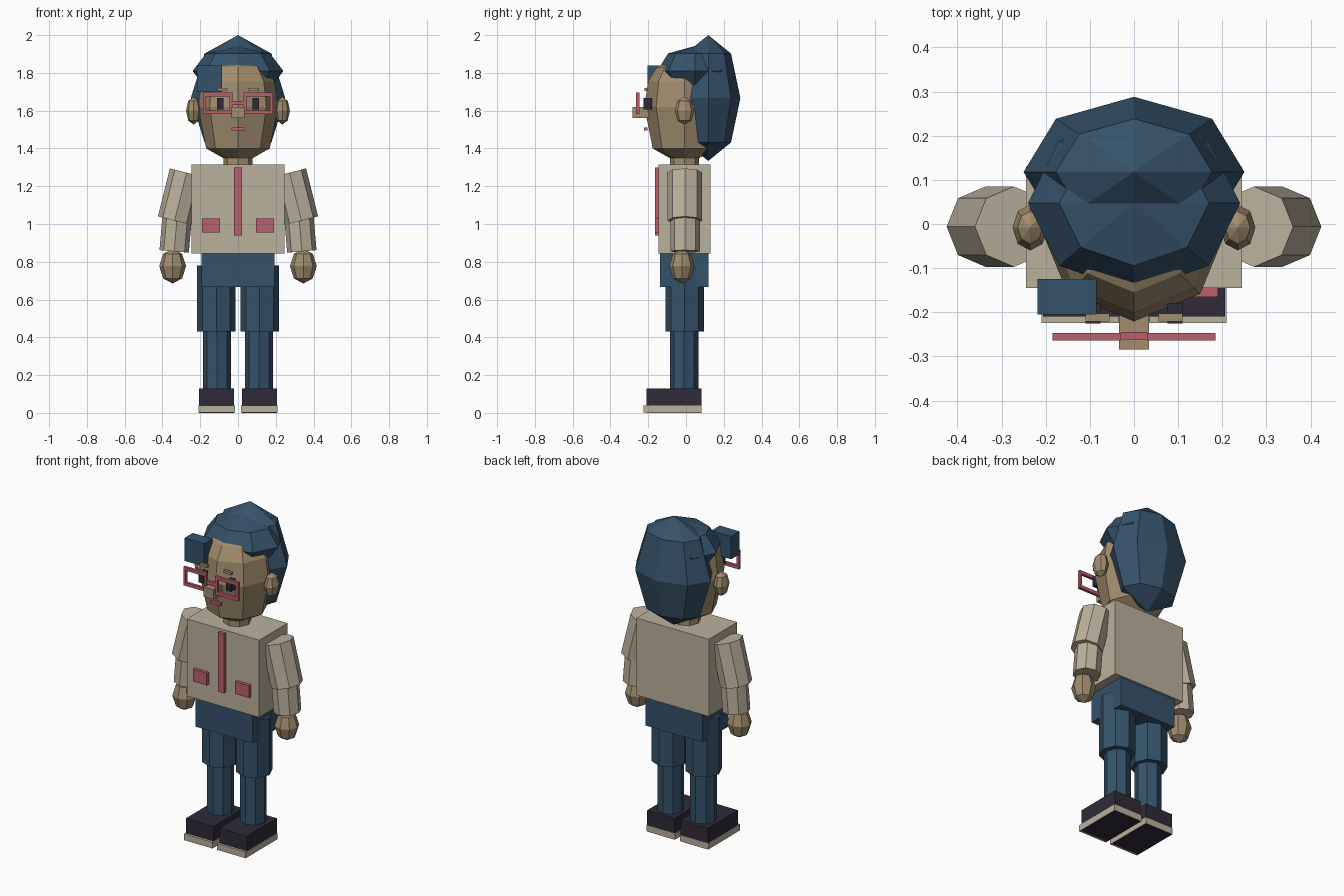
import bpy
import math
from mathutils import Vector

if "Cube" in bpy.data.objects:
    bpy.data.objects.remove(bpy.data.objects["Cube"])


def mat(name, rgb):
    m = bpy.data.materials.new(name)
    m.diffuse_color = (*rgb, 1)
    m.use_nodes = True
    m.node_tree.nodes["Principled BSDF"].inputs["Base Color"].default_value = m.diffuse_color
    return m


BLUE = mat("denim_blue", (0.036, 0.085, 0.145))
SKIN = mat("warm_skin", (0.36, 0.265, 0.155))
CREAM = mat("cream", (0.50, 0.44, 0.335))
RED = mat("rose_red", (0.49, 0.115, 0.15))
DARK = mat("dark_violet", (0.028, 0.024, 0.042))


def mesh(name, verts, faces, material):
    me = bpy.data.meshes.new(name)
    me.from_pydata(verts, [], faces)
    ob = bpy.data.objects.new(name, me)
    bpy.context.collection.objects.link(ob)
    me.materials.append(material)
    return ob


def box(name, x, y, z, material):
    """Box from (min, max) ranges."""
    x, y, z = sorted(x), sorted(y), sorted(z)
    verts = [(a, b, c) for a in x for b in y for c in z]
    faces = [(0, 1, 3, 2), (4, 6, 7, 5), (0, 4, 5, 1), (2, 3, 7, 6), (0, 2, 6, 4), (1, 5, 7, 3)]
    return mesh(name, verts, faces, material)


def tube(name, a, b, r, material):
    """Eight-sided cylinder between two points."""
    a, b = Vector(a), Vector(b)
    d = b - a
    bpy.ops.mesh.primitive_cylinder_add(vertices=8, radius=r, depth=d.length, location=(a + b) / 2,
                                        rotation=(0, math.atan2(d.x, d.z), 0))
    ob = bpy.context.object
    ob.name = name
    ob.data.materials.append(material)
    return ob


def ball(name, centre, radii, material):
    """Coarse eight-sided ellipsoid."""
    bpy.ops.mesh.primitive_uv_sphere_add(segments=8, ring_count=4, radius=1, location=centre)
    ob = bpy.context.object
    ob.name = name
    ob.scale = radii
    ob.data.materials.append(material)
    return ob


def lathe(name, centre, profile, material, n=8):
    """Closed solid of revolution from (radius, z) pairs."""
    verts = [(centre[0] + r * math.cos(math.tau * i / n), centre[1] + r * math.sin(math.tau * i / n), z)
             for r, z in profile for i in range(n)]
    faces = [(k * n + i, k * n + (i + 1) % n, (k + 1) * n + (i + 1) % n, (k + 1) * n + i)
             for k in range(len(profile) - 1) for i in range(n)]
    top = (len(profile) - 1) * n
    faces += [tuple(reversed(range(n))), tuple(range(top, top + n))]
    return mesh(name, verts, faces, material)


# Torso, hips and neck
box("torso", (-0.245, 0.245), (-0.145, 0.13), (0.843, 1.315), CREAM)
box("hips", (-0.193, 0.193), (-0.137, 0.118), (0.667, 0.845), BLUE)
box("zip", (-0.02, 0.02), (-0.165, -0.14), (0.938, 1.3), RED)
tube("neck", (0, -0.008, 1.29), (0, -0.008, 1.40), 0.078, SKIN)

# Head and hair
lathe("head", (0, -0.008),
      [(0.08, 1.35), (0.168, 1.4), (0.212, 1.62), (0.193, 1.755), (0.147, 1.83), (0.05, 1.88)], SKIN)
ball("back_hair", (0, 0.118, 1.667), (0.25, 0.17, 0.333), BLUE)
ball("top_hair", (0, 0.047, 1.81), (0.24, 0.2, 0.132), BLUE)
box("hair_tuft", (-0.218, -0.085), (-0.205, -0.125), (1.70, 1.84), BLUE)

# Centre of the face
box("nose", (-0.034, 0.034), (-0.284, -0.19), (1.56, 1.62), SKIN)
box("mouth", (-0.035, 0.035), (-0.222, -0.203), (1.495, 1.51), RED)
box("glasses_bridge", (-0.03, 0.03), (-0.261, -0.245), (1.63, 1.65), RED)

for side, s in (("left", 1), ("right", -1)):
    # Ears, eyes and brows
    ball(f"{side}_ear", (s * 0.235, -0.008, 1.6), (0.04, 0.052, 0.074), SKIN)
    box(f"{side}_eye", (s * 0.076, s * 0.11), (-0.225, -0.18), (1.605, 1.668), DARK)
    box(f"{side}_brow", (s * 0.055, s * 0.11), (-0.221, -0.203), (1.705, 1.72), SKIN)

    # Glasses frame
    for part, x, z in (("top", (0.03, 0.185), (1.675, 1.695)), ("bottom", (0.03, 0.185), (1.582, 1.602)),
                       ("inner", (0.03, 0.046), (1.602, 1.675)), ("outer", (0.169, 0.185), (1.602, 1.675))):
        box(f"{side}_glasses_{part}", (s * x[0], s * x[1]), (-0.264, -0.247), z, RED)

    # Jacket pocket
    box(f"{side}_pocket", (s * 0.096, s * 0.19), (-0.165, -0.14), (0.955, 1.03), RED)

    # Arm
    tube(f"{side}_upper_arm", (s * 0.336, -0.006, 1.018), (s * 0.272, -0.006, 1.272), 0.091, CREAM)
    tube(f"{side}_forearm", (s * 0.338, -0.005, 0.855), (s * 0.323, -0.005, 1.03), 0.078, CREAM)
    ball(f"{side}_hand", (s * 0.346, -0.022, 0.777), (0.071, 0.067, 0.092), SKIN)

    # Leg
    tube(f"{side}_thigh", (s * 0.115, -0.007, 0.43), (s * 0.115, -0.007, 0.78), 0.102, BLUE)
    tube(f"{side}_shin", (s * 0.111, -0.01, 0.1), (s * 0.111, -0.01, 0.46), 0.075, BLUE)

    # Shoe with a slightly wider sole rim
    box(f"{side}_shoe", (s * 0.02, s * 0.206), (-0.209, 0.081), (0, 0.13), DARK)
    box(f"{side}_sole", (s * 0.016, s * 0.209), (-0.224, 0.083), (0.002, 0.04), CREAM)
